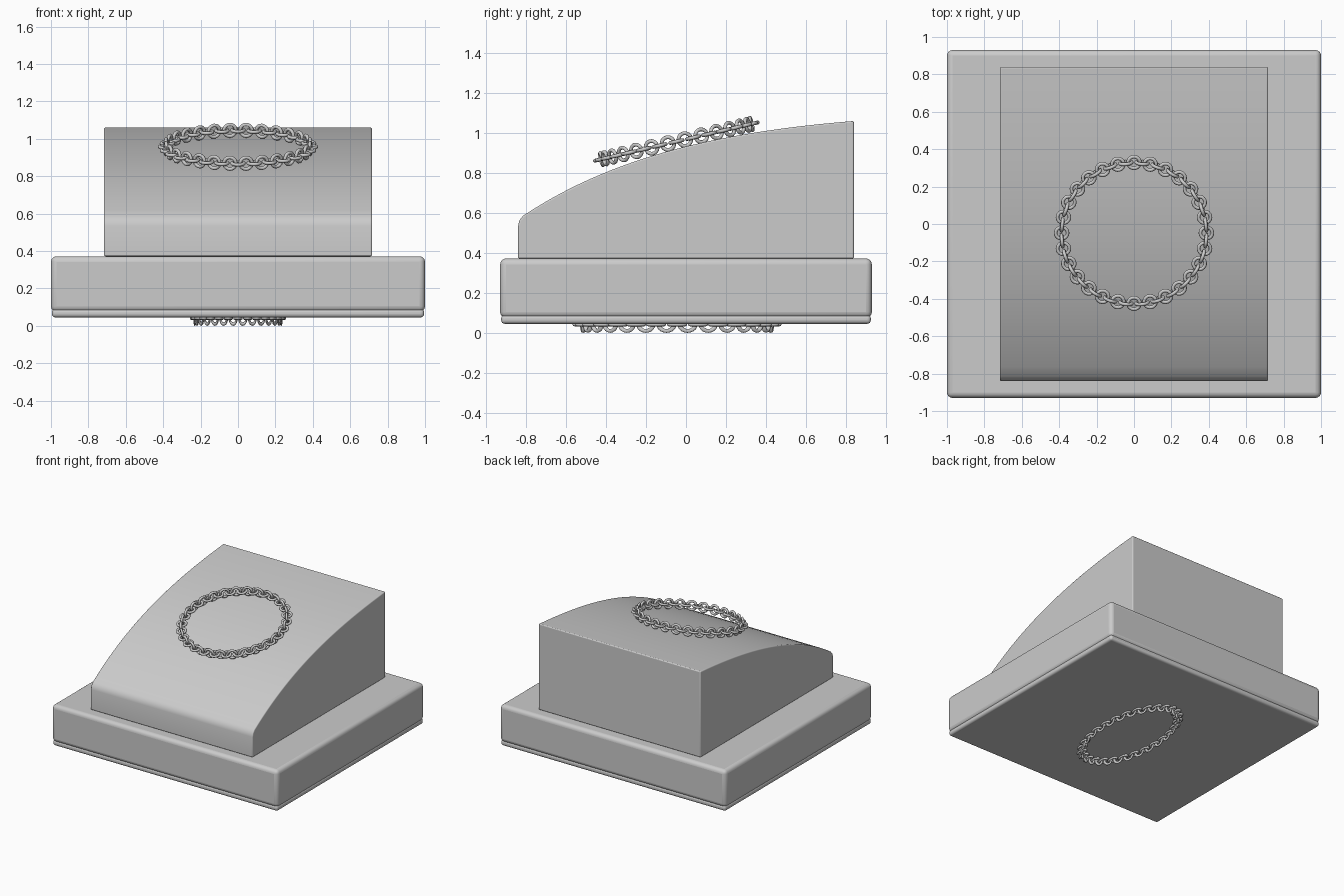
import bpy, bmesh, math
from mathutils import Vector, Matrix

if "Cube" in bpy.data.objects:
    bpy.data.objects.remove(bpy.data.objects["Cube"])


def make_object(name, bm, bevel=0.0, angle=40):
    bmesh.ops.recalc_face_normals(bm, faces=bm.faces)
    me = bpy.data.meshes.new(name)
    bm.to_mesh(me)
    bm.free()
    ob = bpy.data.objects.new(name, me)
    bpy.context.collection.objects.link(ob)
    if bevel:
        mod = ob.modifiers.new("Bevel", "BEVEL")
        mod.width = bevel
        mod.segments = 4
        mod.limit_method = "ANGLE"
        mod.angle_limit = math.radians(40)
    bpy.ops.object.select_all(action="DESELECT")
    ob.select_set(True)
    bpy.context.view_layer.objects.active = ob
    bpy.ops.object.shade_smooth_by_angle(angle=math.radians(angle))
    return ob


def block(name, hx, hy, z0, z1, bevel):
    bm = bmesh.new()
    bmesh.ops.create_cube(bm, size=1, matrix=Matrix.Translation((0, 0, (z0 + z1) / 2))
                          @ Matrix.Diagonal((2 * hx, 2 * hy, z1 - z0, 1)))
    return make_object(name, bm, bevel)


def add_link(bm, centre, axis, tangent, major, minor, n=20, m=8):
    # one round chain link: a torus about the given axis
    side = axis.cross(tangent)
    grid = []
    for i in range(n):
        a = 2 * math.pi * i / n
        out = math.cos(a) * tangent + math.sin(a) * side
        grid.append([bm.verts.new(centre + out * (major + minor * math.cos(b)) + axis * minor * math.sin(b))
                     for b in (2 * math.pi * j / m for j in range(m))])
    for i in range(n):
        for j in range(m):
            k, l = (i + 1) % n, (j + 1) % m
            bm.faces.new((grid[i][j], grid[k][j], grid[k][l], grid[i][l]))


def chain(name, radius, pairs, location, scale=(1, 1, 1), tilt=0.0):
    bm = bmesh.new()
    up = Vector((0, 0, 1))
    for i in range(pairs * 2):
        a = math.pi * i / pairs
        radial = Vector((math.cos(a), math.sin(a), 0))
        add_link(bm, radial * radius, radial if i % 2 else up, up.cross(radial), 0.032, 0.0095)
    ob = make_object(name, bm, angle=80)
    ob.location, ob.scale, ob.rotation_euler = location, scale, (tilt, 0, 0)
    return ob


# Base slab with a thin plate underneath
block("base", 1.0, 0.93, 0.075, 0.372, 0.03)
block("bottom_plate", 0.995, 0.925, 0.045, 0.09, 0.018)

# Curved-top body: side profile swept across x
profile = [(0.84, 0.372), (-0.84, 0.372), (-0.84, 0.535), (-0.834, 0.562)]
ctrl = [(-0.815, 0.586), (-0.4, 0.86), (0.1, 1.0), (0.84, 1.06)]
for i in range(25):
    t = i / 24
    w = ((1 - t) ** 3, 3 * t * (1 - t) ** 2, 3 * t * t * (1 - t), t ** 3)
    profile.append(tuple(sum(k * p[c] for k, p in zip(w, ctrl)) for c in (0, 1)))
bm = bmesh.new()
face = bm.faces.new([bm.verts.new((-0.717, y, z)) for y, z in profile])
new = bmesh.ops.extrude_face_region(bm, geom=[face])["geom"]
bmesh.ops.translate(bm, vec=(1.434, 0, 0), verts=[v for v in new if isinstance(v, bmesh.types.BMVert)])
make_object("curved_body", bm, 0.008)

# Chain rings: round one resting on the curved face, oval one under the base
chain("top_chain", 0.387, 28, (0, -0.048, 0.957), tilt=math.atan(0.235))
chain("bottom_chain", 0.387, 28, (0, -0.045, 0.0415), scale=(0.6, 1.22, 1))
